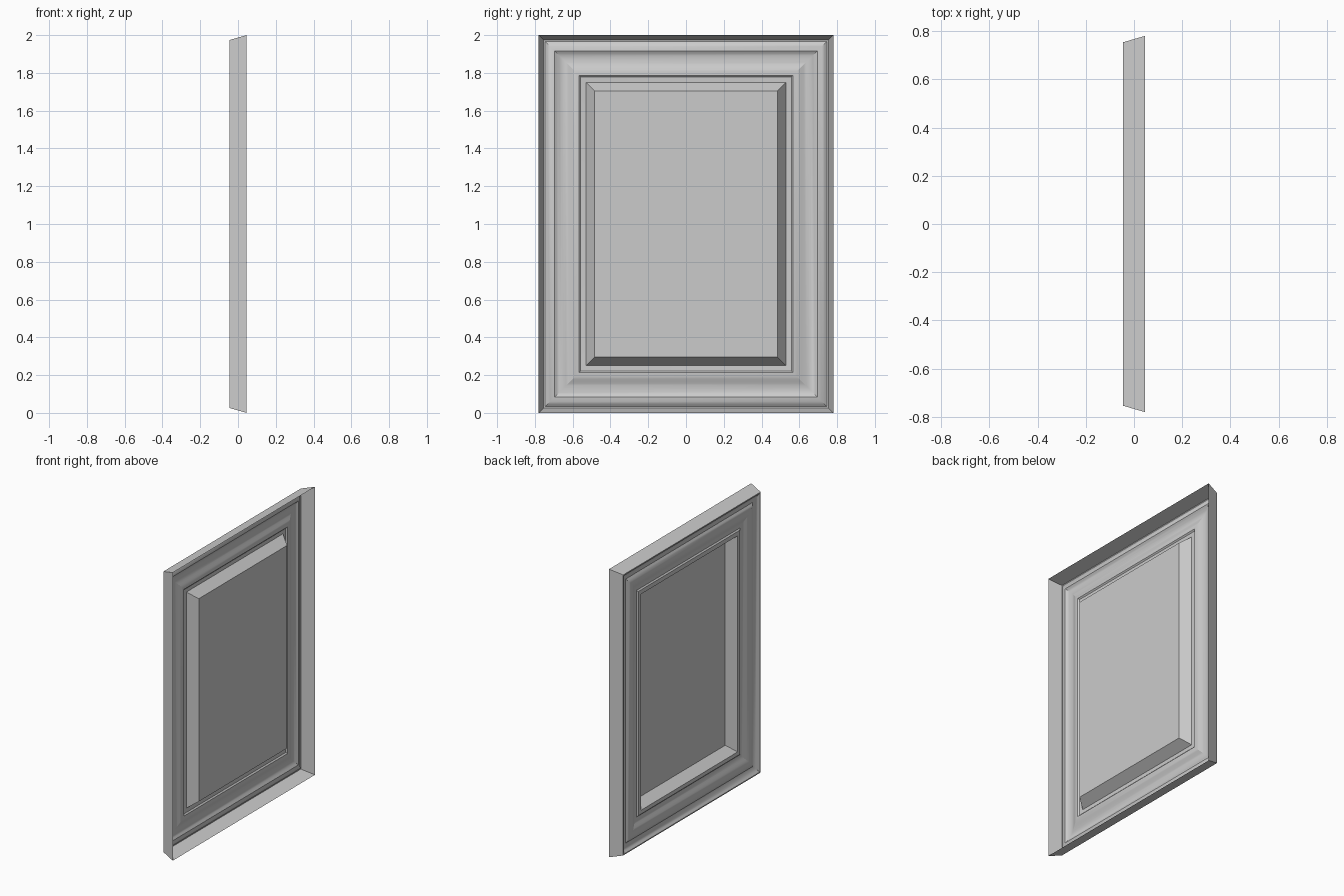
import bpy, bmesh, math

if "Cube" in bpy.data.objects:
    bpy.data.objects.remove(bpy.data.objects["Cube"], do_unlink=True)

HALF_WIDTH, HEIGHT = 0.78, 2.0

grey = bpy.data.materials.new("plain grey")
grey.use_nodes = True
grey.diffuse_color = (0.6, 0.6, 0.6, 1)
grey.node_tree.nodes["Principled BSDF"].inputs["Base Color"].default_value = (0.6, 0.6, 0.6, 1)


def ease(a, b, steps):
    """S-curve between two profile points, first point left out."""
    points = []
    for i in range(1, steps + 1):
        f = i / steps
        s = (1 - math.cos(math.pi * f)) / 2
        points.append((a[0] + (b[0] - a[0]) * f, a[1] + (b[1] - a[1]) * s))
    return points


def ring(bm, inset, depth):
    """Mitred rectangle at a given inset from the outer edge."""
    w, low, high = HALF_WIDTH - inset, inset, HEIGHT - inset
    return [bm.verts.new((depth, y, z))
            for y, z in ((-w, low), (w, low), (w, high), (-w, high))]


def make_object(name, bm):
    mesh = bpy.data.meshes.new(name)
    bm.to_mesh(mesh)
    bm.free()
    mesh.materials.append(grey)
    obj = bpy.data.objects.new(name, mesh)
    bpy.context.collection.objects.link(obj)
    bpy.ops.object.select_all(action="DESELECT")
    obj.select_set(True)
    bpy.context.view_layer.objects.active = obj
    bpy.ops.object.shade_smooth_by_angle(angle=math.radians(18))
    return obj


# Profile as (inset, depth): splayed outer wall, lip, cove, ogee, bead, inner bevel
quirk, crest, foot = (0.083, -0.023), (0.122, -0.038), (0.213, -0.016)
profile = [(0, 0.045), (0.026, -0.045), (0.033, -0.045)]
profile += [(0.045, -0.036), (0.06, -0.028), quirk]
profile += [(0.095, -0.030), (0.108, -0.036), crest]
profile += ease(crest, foot, 8)
profile += [(0.222, -0.024), (0.25, -0.026), (0.296, 0.038)]

# Moulded frame, swept round the rectangle with mitred corners
bm = bmesh.new()
rings = [ring(bm, *point) for point in profile]
for outer, inner in zip(rings, rings[1:]):
    for i in range(4):
        j = (i + 1) % 4
        bm.faces.new((outer[i], inner[i], inner[j], outer[j]))
make_object("moulded_frame", bm)

# Flat sunken panel, facing -x
bm = bmesh.new()
bm.faces.new(reversed(ring(bm, *profile[-1])))
make_object("centre_panel", bm)
